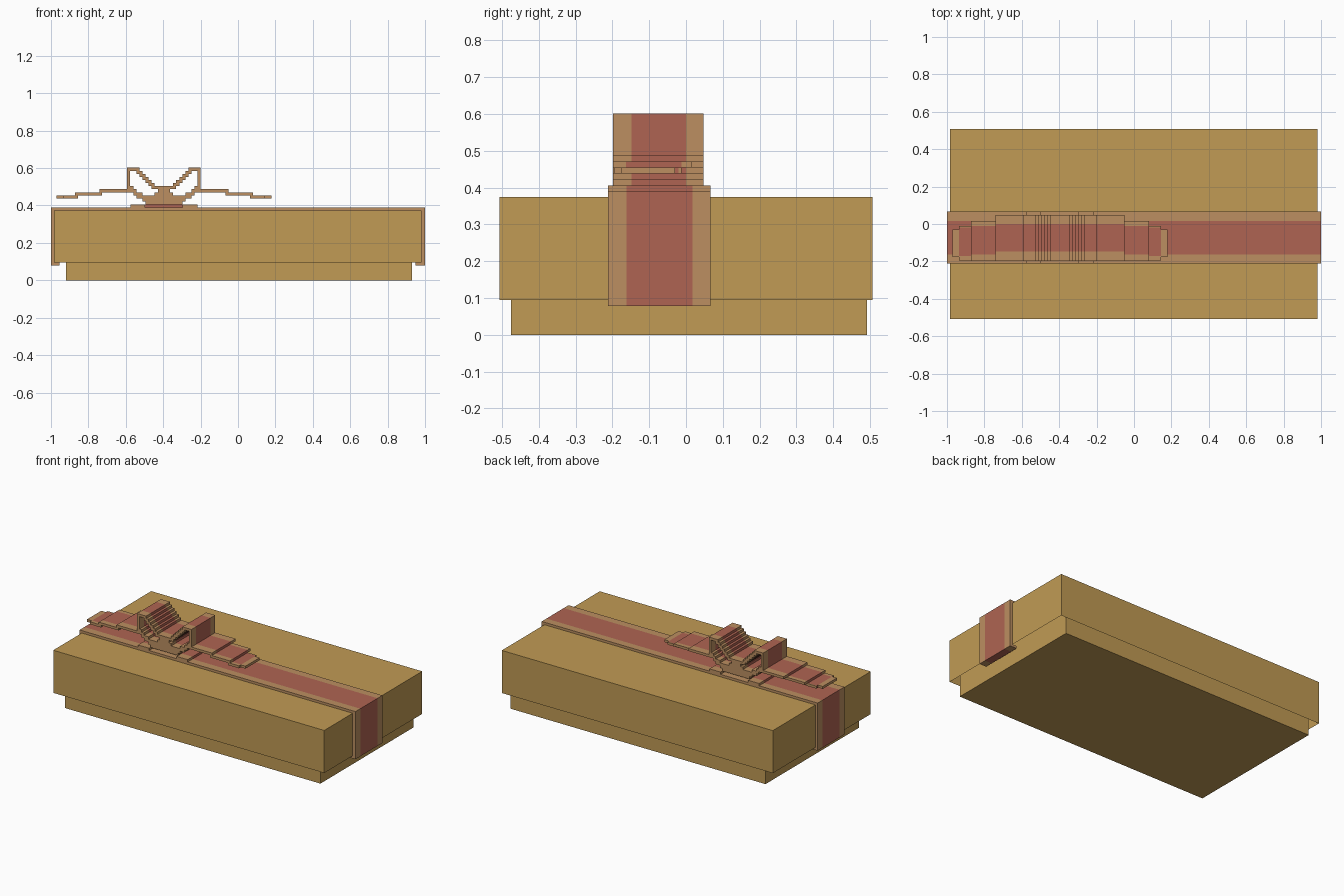
import bpy, bmesh

if "Cube" in bpy.data.objects:
    bpy.data.objects.remove(bpy.data.objects["Cube"])


def material(name, rgb):
    m = bpy.data.materials.new(name)
    m.diffuse_color = (*rgb, 1)
    m.use_nodes = True
    m.node_tree.nodes["Principled BSDF"].inputs["Base Color"].default_value = m.diffuse_color
    return m


CARD = material("ochre_card", (0.533, 0.328, 0.089))
TAN = material("tan_ribbon_edge", (0.503, 0.275, 0.119))
RED = material("red_ribbon", (0.429, 0.127, 0.084))


def finish(name, bm, mats):
    bmesh.ops.recalc_face_normals(bm, faces=bm.faces)
    me = bpy.data.meshes.new(name)
    bm.to_mesh(me)
    bm.free()
    ob = bpy.data.objects.new(name, me)
    for m in mats:
        me.materials.append(m)
    bpy.context.collection.objects.link(ob)
    return ob


def box_bm(x0, x1, y0, y1, z0, z1):
    bm = bmesh.new()
    bmesh.ops.create_cube(bm, size=1)
    for v in bm.verts:
        v.co = (x1 if v.co.x > 0 else x0, y1 if v.co.y > 0 else y0,
                z1 if v.co.z > 0 else z0)
    return bm


def ribbon(name, polys, ys):
    """Extrude xz polygons along y; ys = edge, red start, red end, edge."""
    bm = bmesh.new()
    edges = {}
    for p in polys:
        p = [(round(x, 5), round(z, 5)) for x, z in p]
        for y in (ys[0], ys[-1]):
            bm.faces.new([bm.verts.new((x, y, z)) for x, z in p])
        for a, b in zip(p, p[1:] + p[:1]):
            edges.setdefault(frozenset((a, b)), []).append((a, b))
    for use in edges.values():
        if len(use) > 1:
            continue
        a, b = use[0]
        for i in range(3):
            y0, y1 = ys[i], ys[i + 1]
            f = bm.faces.new([bm.verts.new(c) for c in (
                (a[0], y0, a[1]), (b[0], y0, b[1]), (b[0], y1, b[1]), (a[0], y1, a[1]))])
            f.material_index = 1 if i == 1 else 0
    bmesh.ops.remove_doubles(bm, verts=bm.verts, dist=1e-5)
    return finish(name, bm, (TAN, RED))


def rect(x0, x1, z0, z1):
    return [(x0, z0), (x1, z0), (x1, z1), (x0, z1)]


# box tray
finish("box_tray", box_bm(-0.92, 0.93, -0.475, 0.491, 0, 0.355), [CARD])

# lid, hollow underneath
bm = box_bm(-0.984, 0.98, -0.507, 0.507, 0.095, 0.374)
bm.faces.ensure_lookup_table()
under = min(bm.faces, key=lambda f: f.calc_center_median().z)
bmesh.ops.inset_individual(bm, faces=[under], thickness=0.016)
for v in under.verts:
    v.co.z = 0.358
finish("box_lid", bm, [CARD])

# ribbon band over the lid, ends folded under its rim
BAND = (-0.212, -0.162, 0.017, 0.066)
ribbon("ribbon_band", [[
    (-1, 0.078), (-0.955, 0.078), (-0.955, 0.094), (-0.984, 0.094), (-0.984, 0.374),
    (0.98, 0.374), (0.98, 0.094), (0.95, 0.094), (0.95, 0.078), (1, 0.078),
    (1, 0.39), (-1, 0.39)]], BAND)

# flat pad under the bow
CX, Z0, S = -0.396, 0.405, 0.0164
for side, s in (("left", -1), ("right", 1)):
    a, b = sorted((CX + s * 0.1, CX + s * 0.18))
    ribbon("pad_" + side, [rect(a, b, 0.388, Z0)], BAND)
finish("pad_middle", box_bm(CX - 0.1, CX + 0.1, -0.163, 0.02, 0.388, Z0 + 0.001), [RED])

# bow knot and loops: filled row ranges for each stepped column from the centre
COLUMNS = [[(0, 5)], [(0, 5)], [(0, 3), (5, 5)], [(0, 2), (5, 6)], [(0, 2), (6, 7)],
           [(0, 2), (7, 8)], [(1, 2), (8, 9)], [(2, 3), (9, 10)], [(2, 3), (10, 11)],
           [(3, 4), (11, 11)], [(4, 5), (11, 11)], [(4, 11)]]
cells = []
for c, spans in enumerate(COLUMNS):
    for lo, hi in spans:
        for r in range(lo, hi + 1):
            for k in (c, -c - 1):
                cells.append(rect(CX + k * S, CX + (k + 1) * S, Z0 + r * S, Z0 + (r + 1) * S))
ribbon("bow_loops", cells, (-0.198, -0.148, 0.0, 0.048))

# tails: start and end distance from centre, row, y cuts
TAILS = [("inner", 0.19, 0.345, 4, (-0.198, -0.148, 0.0, 0.048)),
         ("middle", 0.33, 0.475, 3, (-0.198, -0.163, -0.012, 0.015)),
         ("outer", 0.46, 0.54, 2, (-0.195, -0.172, -0.02, -0.012)),
         ("tip", 0.54, 0.574, 2, (-0.177, -0.103, -0.102, -0.03))]
for side, s in (("left", -1), ("right", 1)):
    for part, d0, d1, row, ys in TAILS:
        a, b = sorted((CX + s * d0, CX + s * d1))
        z = Z0 + row * S
        ob = ribbon(f"tail_{part}_{side}", [rect(a, b, z, z + S)], ys)
        if part == "tip":  # plain hem
            for f in ob.data.polygons:
                f.material_index = 0
